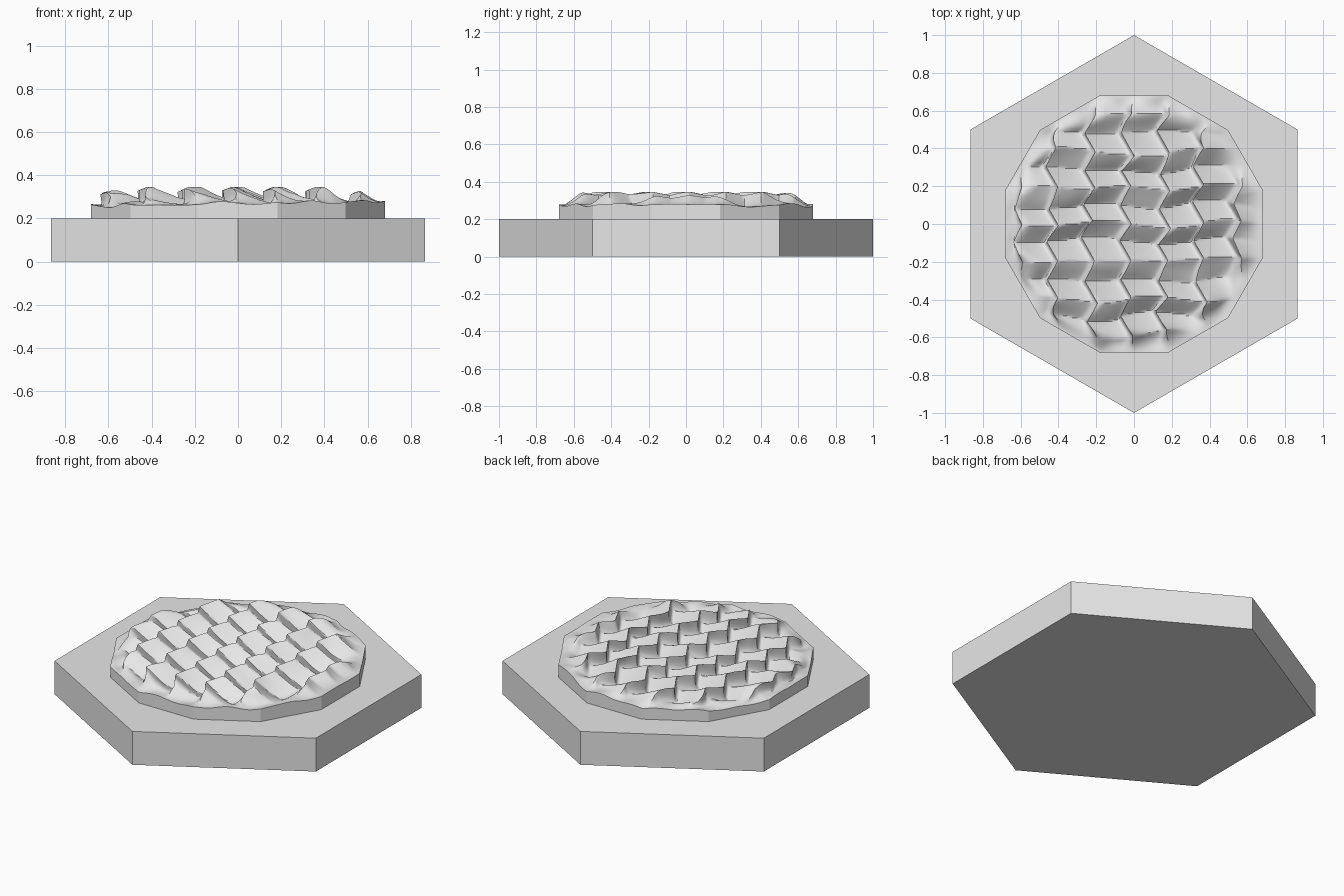
import bpy, bmesh, math
from mathutils import Vector, noise

cube = bpy.data.objects.get("Cube")
if cube:
    bpy.data.objects.remove(cube)

# One plain grey for the whole tile
grey = bpy.data.materials.new("plain grey")
grey.use_nodes = True
colour = (0.8, 0.8, 0.8, 1)
grey.diffuse_color = colour
grey.node_tree.nodes["Principled BSDF"].inputs["Base Color"].default_value = colour

BASE_TOP = 0.2      # height of the tile
CREST = 0.345       # highest wave tip
APOTHEM = 0.68      # centre to side of the twelve-sided pool
LENGTH = 0.195      # wave spacing
FALL = 0.65         # share of each wave that is the gentle slope
SIDES = [Vector((math.cos(a), math.sin(a), 0))
         for a in (i * math.tau / 12 for i in range(12))]


def add_object(name, bm):
    bmesh.ops.recalc_face_normals(bm, faces=bm.faces[:])
    mesh = bpy.data.meshes.new(name)
    bm.to_mesh(mesh)
    bm.free()
    mesh.materials.append(grey)
    obj = bpy.data.objects.new(name, mesh)
    bpy.context.collection.objects.link(obj)
    return obj


def triangle(t):
    """Triangle wave: 1 at whole numbers, -1 half way between."""
    return 4 * abs((t % 1) - 0.5) - 1


def smooth(t):
    t = max(0, min(1, t))
    return t * t * (3 - 2 * t)


def wave_point(p):
    """Curled zigzag waves that die out towards the pool's rim."""
    x, y = p.x, p.y
    fade = smooth((APOTHEM - max(p.dot(n) for n in SIDES)) / 0.14)
    wobble = noise.noise(Vector((x * 3, y * 4, 0)))
    s = (x / LENGTH) % 1
    if s < FALL:
        t = 1 - s / FALL
        swell = t ** 1.4
    else:
        t = (s - FALL) / (1 - FALL)
        swell = t * t
    ridge = triangle(y / LENGTH + 0.25 * wobble)
    height = 0.262 + 0.078 * swell + 0.02 * ridge * (1 - 0.5 * swell) + 0.012 * wobble
    rim = 0.27 + 0.012 * x + 0.018 * noise.noise(Vector((x * 6, y * 6, 5)))
    z = rim + (min(CREST, height) - rim) * fade
    shift = 0.028 * ridge + 0.025 * wobble - 0.042 * swell
    return Vector((x + shift * fade, y, z))


# Hexagonal tile with points at front and back
bm = bmesh.new()
corners = [bm.verts.new((math.sin(a), math.cos(a), 0))
           for a in (i * math.tau / 6 for i in range(6))]
bottom = bm.faces.new(corners)
top = bmesh.ops.extrude_face_region(bm, geom=[bottom], use_keep_orig=True)["geom"]
for v in top:
    if isinstance(v, bmesh.types.BMVert):
        v.co.z = BASE_TOP
add_object("hex_base", bm)

# Pool: a fine sheet trimmed to twelve sides, shaped into waves
bm = bmesh.new()
bmesh.ops.create_grid(bm, x_segments=144, y_segments=144, size=LENGTH * 3.6)
for n in SIDES:
    geom = bm.verts[:] + bm.edges[:] + bm.faces[:]
    bmesh.ops.bisect_plane(bm, geom=geom, plane_co=n * APOTHEM, plane_no=n,
                           clear_outer=True)
for v in bm.verts:
    v.co = wave_point(v.co)

# Pool wall down to the tile
rim_edges = [e for e in bm.edges if e.is_boundary]
wall = bmesh.ops.extrude_edge_only(bm, edges=rim_edges)["geom"]
for v in wall:
    if isinstance(v, bmesh.types.BMVert):
        v.co.z = BASE_TOP
water = add_object("wave_pool", bm)

bpy.ops.object.select_all(action="DESELECT")
water.select_set(True)
bpy.context.view_layer.objects.active = water
bpy.ops.object.shade_smooth_by_angle(angle=math.radians(29))
